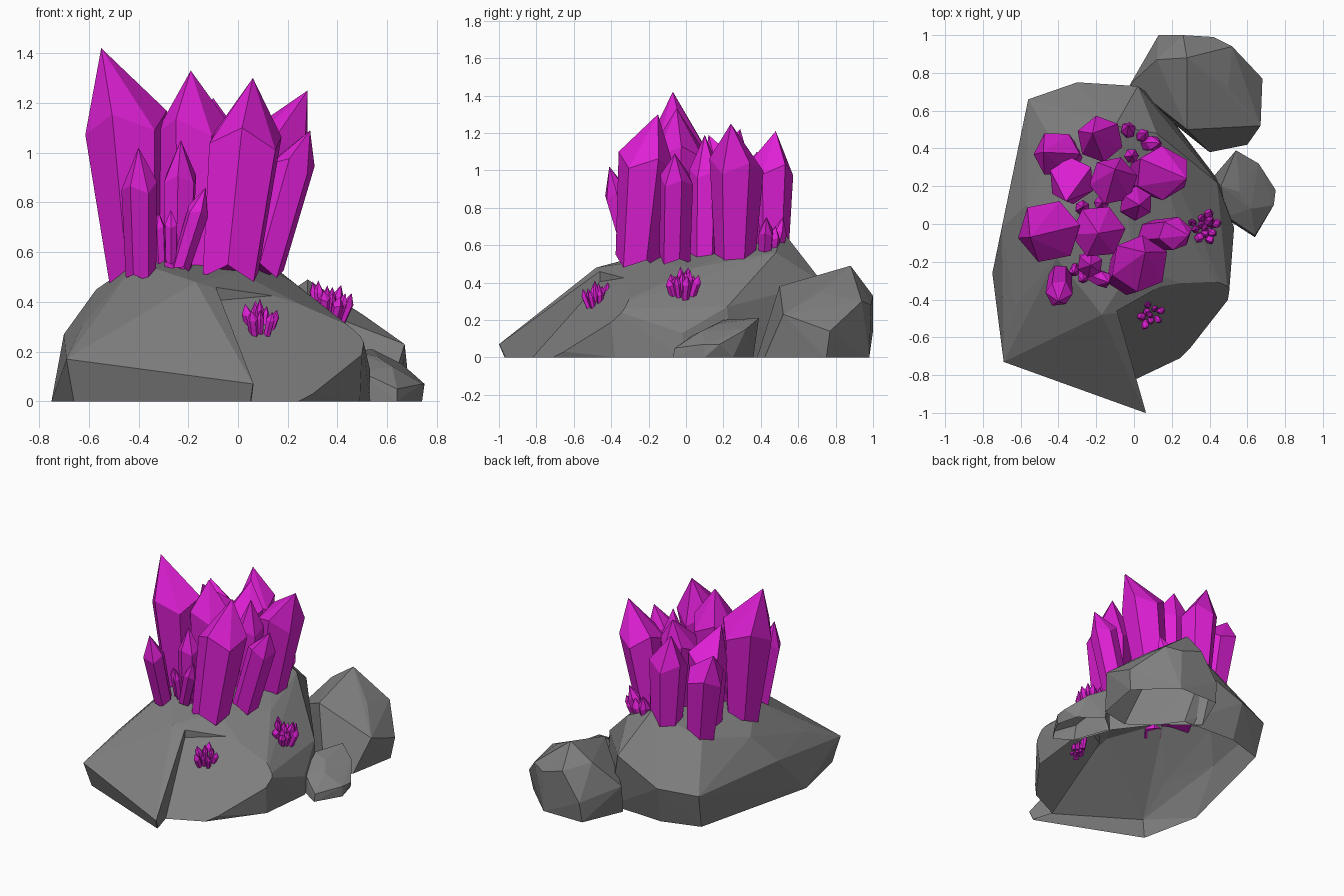
import bpy, bmesh, math, random
from mathutils import Vector

random.seed(4)


def material(name, rgb):
    m = bpy.data.materials.new(name)
    m.diffuse_color = (*rgb, 1)
    return m


STONE = material("grey stone", (0.215, 0.215, 0.215))
CRYSTAL = material("magenta crystal", (0.74, 0.014, 0.67))


def finish(bm, name, mat):
    mesh = bpy.data.meshes.new(name)
    bm.to_mesh(mesh)
    bm.free()
    mesh.materials.append(mat)
    ob = bpy.data.objects.new(name, mesh)
    bpy.context.collection.objects.link(ob)
    return ob


def hull(name, points):
    """Closed faceted block: hull of a few corner points."""
    bm = bmesh.new()
    for p in points:
        bm.verts.new(p)
    res = bmesh.ops.convex_hull(bm, input=bm.verts)
    junk = {g for g in res["geom_interior"] + res["geom_unused"]
            if isinstance(g, bmesh.types.BMVert)}
    bmesh.ops.delete(bm, geom=list(junk), context="VERTS")
    bmesh.ops.recalc_face_normals(bm, faces=bm.faces)
    return finish(bm, name, STONE)


def open_bottom(ob):
    bm = bmesh.new()
    bm.from_mesh(ob.data)
    under = [f for f in bm.faces if all(v.co.z < 0.004 for v in f.verts)]
    bmesh.ops.delete(bm, geom=under, context="FACES")
    bm.to_mesh(ob.data)
    bm.free()


def carve(ob, cutter):
    mod = ob.modifiers.new("carve", "BOOLEAN")
    mod.operation, mod.solver, mod.object = "DIFFERENCE", "EXACT", cutter
    bpy.context.view_layer.objects.active = ob
    bpy.ops.object.modifier_apply(modifier=mod.name)
    bpy.data.objects.remove(cutter)


def add_crystal(bm, base, shoulder, tip, r_base, r_shoulder, sides=6, turn=0.0):
    """Tapered prism from base to shoulder, closed by an off-centre point."""
    base, shoulder, tip = Vector(base), Vector(shoulder), Vector(tip)
    axis = (shoulder - base).normalized()
    u = axis.cross(Vector((0, 1, 0))).normalized()
    v = axis.cross(u)
    rings = []
    for c, r in ((base, r_base), (shoulder, r_shoulder)):
        ring = []
        for i in range(sides):
            a = turn + math.tau * i / sides
            d = u * math.cos(a) + v * math.sin(a)
            # shoulder corners step up and down a little
            lift = axis * (0.22 * r * (1 if i % 2 else -1))
            ring.append(bm.verts.new(c + d * r + lift))
        rings.append(ring)
    top = bm.verts.new(tip)
    lo, hi = rings
    for i in range(sides):
        j = (i + 1) % sides
        bm.faces.new((lo[i], lo[j], hi[j], hi[i]))
        bm.faces.new((hi[i], hi[j], top))
    bm.faces.new(lo)
    bmesh.ops.recalc_face_normals(bm, faces=bm.faces)


# Main rock mound
main = hull("main_rock", [
    # footprint
    (-0.75, -0.26, 0), (-0.66, -0.68, 0), (0.05, -0.97, 0), (0.27, -0.66, 0),
    (0.49, -0.38, 0), (0.53, -0.02, 0), (0.44, 0.24, 0), (0.12, 0.66, 0),
    (-0.28, 0.68, 0), (-0.54, 0.60, 0),
    # lower shoulders
    (0.06, -1.0, 0.07), (-0.69, -0.73, 0.17), (0.22, -0.67, 0.06),
    (0.50, -0.41, 0.26), (0.53, -0.02, 0.13), (0.44, 0.22, 0.27),
    (-0.56, 0.66, 0.24), (-0.30, 0.75, 0.26), (0.02, 0.73, 0.40),
    (-0.70, -0.02, 0.27), (-0.63, -0.43, 0.30),
    # crown
    (-0.17, -0.48, 0.48), (-0.41, -0.18, 0.56), (-0.57, 0.10, 0.45),
    (-0.42, 0.42, 0.52), (-0.10, 0.52, 0.67), (0.0, -0.22, 0.52),
    (0.22, 0.05, 0.48), (0.12, 0.48, 0.56),
])

# Sloping bite out of the front right side, leaving a small cliff
bite = []
for x, y in ((-0.09, -0.46), (0.075, -1.04), (0.8, -1.04), (0.8, -0.42), (0.3, -0.24)):
    z = 0.40 - 0.47 * (x + 0.08) + 0.99 * (y + 0.46)
    bite += [(x, y, z), (x, y, z + 1.2)]
carve(main, hull("bite_cutter", bite))
open_bottom(main)

# Larger boulder at the back
open_bottom(hull("back_boulder", [
    (0.12, 0.98, 0), (0.42, 0.98, 0), (0.66, 0.75, 0), (0.60, 0.42, 0),
    (0.40, 0.38, 0), (0.0, 0.70, 0), (0.13, 1.0, 0.14), (0.26, 1.0, 0.33),
    (0.42, 0.99, 0.28), (0.52, 0.94, 0.30), (0.68, 0.77, 0.14),
    (0.67, 0.52, 0.23), (0.50, 0.72, 0.35), (0.28, 0.88, 0.49),
    (0.28, 0.50, 0.38), (-0.02, 0.74, 0.20), (0.12, 0.87, 0.38),
]))

# Small boulder on the right side
open_bottom(hull("side_boulder", [
    (0.42, 0.25, 0), (0.50, 0.02, 0), (0.64, -0.07, 0), (0.74, 0.10, 0),
    (0.70, 0.25, 0), (0.55, 0.36, 0), (0.64, -0.06, 0.05), (0.75, 0.18, 0.07),
    (0.74, 0.10, 0.07), (0.66, 0.32, 0.15), (0.54, 0.39, 0.21),
    (0.46, 0.20, 0.20), (0.56, 0.17, 0.18), (0.49, 0.04, 0.12),
    (0.62, 0.08, 0.14),
]))

# Large crystals: base, shoulder, tip, base radius, shoulder radius, turn
LARGE = [
    ((-0.41, -0.04, 0.50), (-0.45, -0.04, 1.12), (-0.55, -0.07, 1.42), .11, .17, .2),
    ((-0.03, -0.26, 0.51), (0.03, -0.21, 1.05), (0.06, -0.15, 1.30), .12, .155, .4),
    ((-0.20, -0.05, 0.52), (-0.19, -0.04, 1.10), (-0.19, -0.05, 1.33), .11, .145, .1),
    ((0.06, 0.26, 0.49), (0.15, 0.27, 1.03), (0.28, 0.24, 1.25), .105, .145, .5),
    ((0.10, -0.06, 0.53), (0.22, -0.05, 0.95), (0.29, -0.06, 1.09), .085, .09, .3),
    ((-0.16, 0.45, 0.50), (-0.18, 0.45, 1.00), (-0.22, 0.48, 1.21), .095, .125, .7),
    ((-0.11, 0.24, 0.50), (-0.11, 0.23, 1.03), (-0.10, 0.29, 1.22), .105, .13, .2),
    ((-0.32, 0.23, 0.50), (-0.33, 0.23, 1.00), (-0.36, 0.12, 1.19), .095, .125, .6),
    ((-0.36, 0.35, 0.47), (-0.41, 0.37, 0.93), (-0.48, 0.38, 1.10), .095, .125, .0),
    ((0.00, 0.10, 0.50), (0.01, 0.11, 0.98), (0.03, 0.10, 1.19), .08, .092, .5),
]
bm = bmesh.new()
for b, s, t, rb, rs, turn in LARGE:
    add_crystal(bm, b, s, t, rb, rs, 6, turn)
finish(bm, "large_crystals", CRYSTAL)

# Medium and slim crystals between them: base, tip, radius
SLIM = [
    ((-0.39, -0.27, 0.51), (-0.40, -0.41, 1.02), .072),
    ((-0.24, -0.20, 0.53), (-0.23, -0.22, 1.05), .070),
    ((-0.23, -0.26, 0.54), (-0.13, -0.31, 0.86), .045),
    ((-0.31, -0.23, 0.56), (-0.32, -0.26, 0.76), .028),
    ((-0.27, -0.26, 0.56), (-0.27, -0.30, 0.77), .028),
    ((0.03, 0.42, 0.48), (0.14, 0.43, 0.75), .042),
    ((-0.03, 0.46, 0.48), (-0.03, 0.52, 0.75), .040),
    ((0.02, 0.45, 0.50), (0.06, 0.48, 0.70), .034),
    ((-0.02, 0.36, 0.50), (-0.01, 0.36, 0.78), .040),
    ((-0.28, 0.08, 0.50), (-0.27, 0.09, 0.85), .040),
    ((-0.18, 0.11, 0.50), (-0.17, 0.11, 0.80), .040),
]
bm = bmesh.new()
for i, (b, t, r) in enumerate(SLIM):
    s = Vector(b).lerp(Vector(t), 0.7)
    add_crystal(bm, b, s, t, r * 0.85, r, 6, i * 0.4)
finish(bm, "slim_crystals", CRYSTAL)


def sprout(name, centre, slope, size, count):
    """Tiny cluster fanning out of the rock slope."""
    bm = bmesh.new()
    centre, slope = Vector(centre), Vector(slope)
    for i in range(count):
        a = 2.4 * i
        d = Vector((math.cos(a), math.sin(a), 0)) * math.sqrt(i / count)
        b = centre + d * size * 0.42
        b.z -= d.dot(slope) * size * 0.4
        h = size * random.uniform(0.75, 1.15) * (1.1 - 0.3 * d.length)
        t = b + (Vector((0, 0, 1)) + d * 0.35 + slope * 0.2) * h
        r = size * random.uniform(0.14, 0.2)
        add_crystal(bm, b, b.lerp(t, 0.65), t, r * 0.8, r, 6, a)
    finish(bm, name, CRYSTAL)


# Two sprouts on the front and right slopes
sprout("right_sprout", (0.365, -0.02, 0.335), (0.6, 0, 0), 0.135, 12)
sprout("front_sprout", (0.085, -0.475, 0.275), (0.1, -0.5, 0), 0.115, 9)
